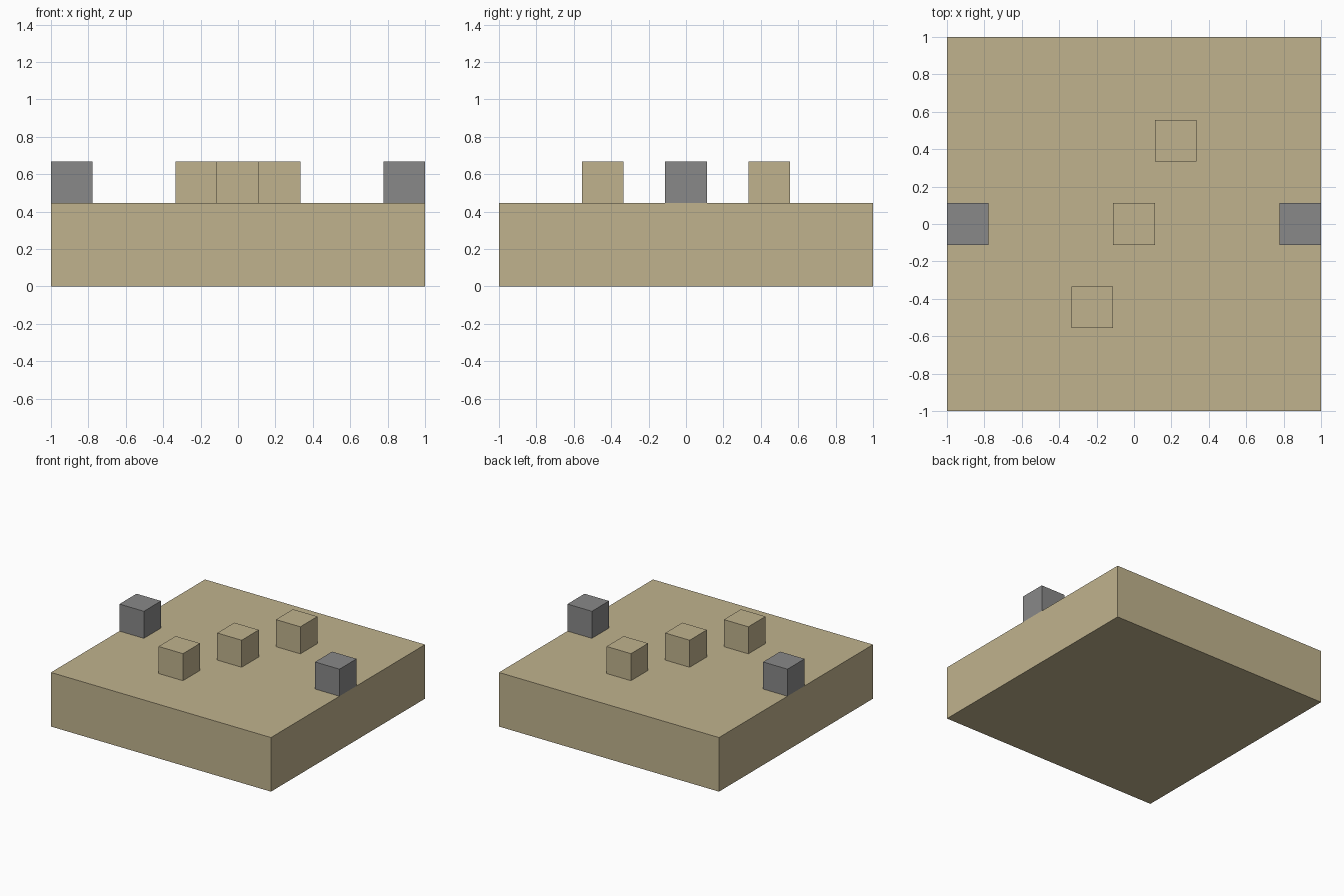
import bpy

cube = bpy.data.objects.get("Cube")
if cube:
    bpy.data.objects.remove(cube, do_unlink=True)

U = 2 / 9  # side of one small block


def make_material(name, rgb):
    mat = bpy.data.materials.new(name)
    mat.use_nodes = True
    color = (*rgb, 1)
    mat.diffuse_color = color
    mat.node_tree.nodes["Principled BSDF"].inputs["Base Color"].default_value = color
    return mat


def box(name, x, y, bottom, size, mat):
    """Flat-shaded box standing at height bottom."""
    bpy.ops.mesh.primitive_cube_add(size=1, location=(x, y, bottom + size[2] / 2))
    obj = bpy.context.object
    obj.name = name
    obj.scale = size
    bpy.ops.object.transform_apply(location=False, rotation=False, scale=True)
    obj.data.materials.append(mat)
    return obj


sand = make_material("sand", (0.53, 0.45, 0.27))
grey = make_material("grey", (0.25, 0.25, 0.25))

# Base slab
box("base_slab", 0, 0, 0, (9 * U, 9 * U, 2 * U), sand)

# Diagonal row of sand blocks
for name, step in (("front", -1), ("middle", 0), ("back", 1)):
    box(name + "_block", step * U, 2 * step * U, 2 * U, (U, U, U), sand)

# Grey blocks on the side edges
for name, side in (("right", -1), ("left", 1)):
    box(name + "_edge_block", side * 4 * U, 0, 2 * U, (U, U, U), grey)
